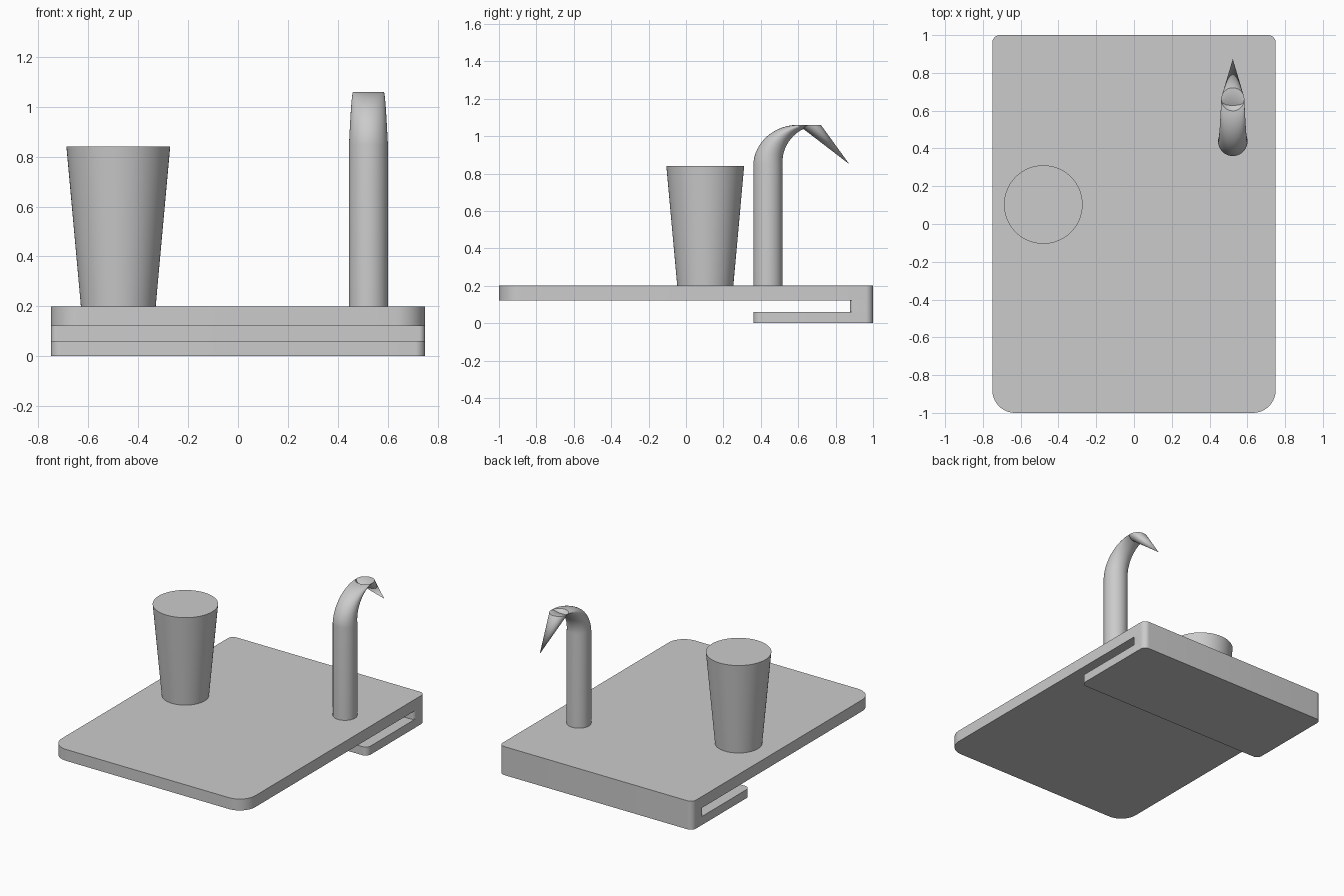
import bpy, bmesh
from math import sin, cos, pi, radians

cube = bpy.data.objects.get("Cube")
if cube:
    bpy.data.objects.remove(cube, do_unlink=True)

GREY = (0.6, 0.6, 0.6, 1)
mat = bpy.data.materials.new("plain grey")
mat.use_nodes = True
mat.diffuse_color = GREY
mat.node_tree.nodes["Principled BSDF"].inputs["Base Color"].default_value = GREY


def finish(name, bm):
    """Turn a bmesh into a named object with smooth sides and sharp rims."""
    bmesh.ops.recalc_face_normals(bm, faces=bm.faces[:])
    mesh = bpy.data.meshes.new(name)
    bm.to_mesh(mesh)
    bm.free()
    mesh.materials.append(mat)
    obj = bpy.data.objects.new(name, mesh)
    bpy.context.collection.objects.link(obj)
    bpy.ops.object.select_all(action="DESELECT")
    bpy.context.view_layer.objects.active = obj
    obj.select_set(True)
    bpy.ops.object.shade_smooth_by_angle(angle=radians(35))
    return obj


def rounded_slab(name, y0, y1, z0, z1, r_front, r_back, half=0.75, steps=10):
    """Flat slab with separate corner radii at its front and back."""
    corners = [(half, y1, r_back, 0), (-half, y1, r_back, 1),
               (-half, y0, r_front, 2), (half, y0, r_front, 3)]
    bm = bmesh.new()
    outline = []
    for x, y, r, quarter in corners:
        cx = x - r if x > 0 else x + r
        cy = y - r if y == y1 else y + r
        for i in range(steps + 1):
            a = (quarter + i / steps) * pi / 2
            outline.append(bm.verts.new((cx + r * cos(a), cy + r * sin(a), z0)))
    face = bm.faces.new(outline)
    top = bmesh.ops.extrude_face_region(bm, geom=[face])["geom"]
    bmesh.ops.translate(bm, vec=(0, 0, z1 - z0),
                        verts=[v for v in top if isinstance(v, bmesh.types.BMVert)])
    return finish(name, bm)


def ring_skin(name, rings, tip=None, cap_top=False, sides=64):
    """Skin level circles given as (x, y, z, radius), with an optional point."""
    bm = bmesh.new()
    loops = []
    for x, y, z, r in rings:
        loops.append([bm.verts.new((x + r * cos(2 * pi * i / sides),
                                    y + r * sin(2 * pi * i / sides), z))
                      for i in range(sides)])
    for low, high in zip(loops, loops[1:]):
        for i in range(sides):
            j = (i + 1) % sides
            bm.faces.new((low[i], low[j], high[j], high[i]))
    bm.faces.new(loops[0][::-1])
    if cap_top:
        bm.faces.new(loops[-1])
    if tip:
        point = bm.verts.new(tip)
        for i in range(sides):
            bm.faces.new((loops[-1][i], loops[-1][(i + 1) % sides], point))
    return finish(name, bm)


# Board with a clamp folded under its back edge
rounded_slab("board", -1, 1, 0.12, 0.2, 0.12, 0.04)
rounded_slab("clamp_wall", 0.876, 1, 0.06, 0.12, 0.025, 0.04)
rounded_slab("clamp_tongue", 0.36, 1, 0, 0.06, 0.04, 0.04)

# Solid tapered cup
ring_skin("cup", [(-0.48, 0.103, 0.2, 0.15), (-0.48, 0.103, 0.84, 0.208)], cap_top=True)

# Hooked post: straight stem, sheared bend, then a drooping open-topped point
X, Y, BEND = 0.523, 0.438, 24
rings = [(X, Y, 0.2, 0.078)]
for k in range(BEND + 1):
    a = k / BEND * pi / 2
    rings.append((X, Y + 0.222 * (1 - cos(a)), 0.85 + 0.21 * sin(a),
                  0.078 - 0.017 * k / BEND))
ring_skin("hooked_post", rings, tip=(X, 0.873, 0.85))
